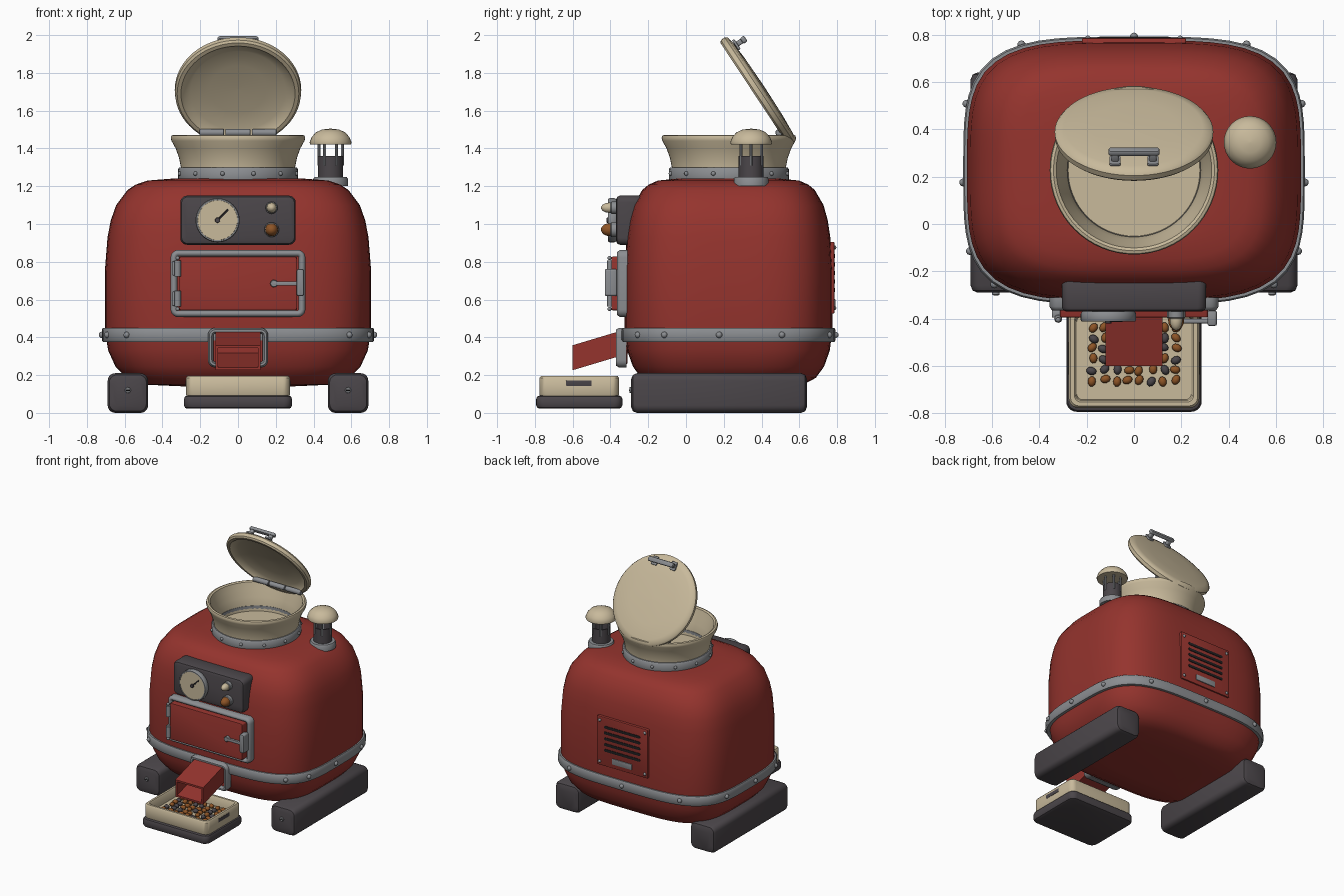
import bpy, bmesh, random
from math import sin, cos, pi, radians, copysign
from mathutils import Matrix, Vector

if "Cube" in bpy.data.objects:
    bpy.data.objects.remove(bpy.data.objects["Cube"])
random.seed(4)


def material(name, rgb):
    m = bpy.data.materials.new(name)
    m.use_nodes = True
    m.diffuse_color = (*rgb, 1)
    m.node_tree.nodes["Principled BSDF"].inputs["Base Color"].default_value = (*rgb, 1)
    return m


RED = material("brick red", (.30, .034, .027))
CREAM = material("cream", (.58, .49, .33))
DARK = material("charcoal", (.07, .061, .068))
STEEL = material("steel grey", (.26, .27, .285))
BROWN = material("roast brown", (.27, .09, .02))
BLACK = material("black", (.015, .014, .015))

FRONT = Matrix.Rotation(pi / 2, 4, 'X')      # local z points to the front
BACK = Matrix.Rotation(-pi / 2, 4, 'X')
SIDE = Matrix.Rotation(pi / 2, 4, 'Y')
UP = Matrix()


def finish(name, bm, mat, loc, rot, angle=40):
    bmesh.ops.recalc_face_normals(bm, faces=bm.faces)
    me = bpy.data.meshes.new(name)
    bm.to_mesh(me)
    bm.free()
    me.materials.append(mat)
    ob = bpy.data.objects.new(name, me)
    bpy.context.collection.objects.link(ob)
    ob.matrix_world = Matrix.Translation(loc) @ rot
    bpy.ops.object.select_all(action='DESELECT')
    ob.select_set(True)
    bpy.context.view_layer.objects.active = ob
    bpy.ops.object.shade_smooth_by_angle(angle=radians(angle))
    return ob


def loft(name, rings, mat, loc=(0, 0, 0), rot=UP, closed=False, angle=40):
    """Skin a list of equal rings, capped at the ends or closed on itself."""
    bm = bmesh.new()
    vs = [[bm.verts.new(p) for p in r] for r in rings]
    pairs = list(zip(vs, vs[1:])) + ([(vs[-1], vs[0])] if closed else [])
    for a, b in pairs:
        for i in range(len(a)):
            j = (i + 1) % len(a)
            bm.faces.new((a[i], a[j], b[j], b[i]))
    if not closed:
        bm.faces.new(vs[0])
        bm.faces.new(vs[-1])
    return finish(name, bm, mat, loc, rot, angle)


def squircle(a, b, z, n=3.8, count=72):
    pts = []
    for i in range(count):
        c, s = cos(2 * pi * i / count), sin(2 * pi * i / count)
        k = (abs(c) ** n + abs(s) ** n) ** (-1 / n)
        pts.append((a * c * k, b * s * k, z))
    return pts


def round_rect(a, b, r, z):
    pts = []
    for q, (sx, sy) in enumerate(((1, 1), (-1, 1), (-1, -1), (1, -1))):
        for k in range(6):
            t = pi / 2 * (q + k / 5)
            pts.append((sx * (a - r) + r * cos(t), sy * (b - r) + r * sin(t), z))
    return pts


def lathe(name, profile, mat, loc, rot=UP, count=48, closed=False, angle=40):
    rings = [squircle(max(r, .001), max(r, .001), z, 2, count) for r, z in profile]
    return loft(name, rings, mat, loc, rot, closed, angle)


def cyl(name, r, h, mat, loc, rot=UP, count=24):
    c = min(r, h) * .15
    return lathe(name, [(r, 0), (r, h - c), (r - c, h)], mat, loc, rot, count)


def slab(name, a, b, h, mat, loc, rot=UP, r=.03, c=.012):
    """Rounded block with half sizes a, b and height h, softened at both ends."""
    rings = [round_rect(a - c, b - c, r, 0), round_rect(a - c * .3, b - c * .3, r, c * .3),
             round_rect(a, b, r, c), round_rect(a, b, r, h - c),
             round_rect(a - c * .3, b - c * .3, r, h - c * .3), round_rect(a - c, b - c, r, h)]
    return loft(name, rings, mat, loc, rot)


def frame(name, a, b, w, h, mat, loc, rot=FRONT, r=.04):
    steps = ((0, 0), (0, h * .7), (w * .3, h), (w * .7, h), (w, h * .7), (w, 0))
    rings = [round_rect(a - d, b - d, max(r - d, .006), z) for d, z in steps]
    return loft(name, rings, mat, loc, rot, closed=True, angle=60)


def ball(name, size, mat, loc, detail=8, rot=UP):
    bm = bmesh.new()
    bmesh.ops.create_uvsphere(bm, u_segments=detail + 4, v_segments=detail, radius=1)
    bmesh.ops.scale(bm, vec=size, verts=bm.verts)
    return finish(name, bm, mat, loc, rot)


def rivet(name, loc, r=.014):
    return ball(name, (r, r, r), STEEL, loc, 6)


# Body: rounded drum built from stacked squircles
A, B, CY = .705, .55, .225
shape = [(.4, .14), (.72, .15), (.84, .185), (.92, .245), (.975, .33), (1, .44), (1, .75),
         (.98, .93), (.955, 1.02), (.915, 1.1), (.83, 1.18), (.77, 1.208), (.68, 1.23), (.5, 1.24)]
loft("body", [squircle(A * s, B * s, z) for s, z in shape], RED, (0, CY, 0), angle=60)

# Belt with rivets
loft("belt", [squircle(A + d, B + d, z) for d, z in
              ((-.02, .375), (.01, .375), (.016, .385), (.016, .44), (.01, .45), (-.02, .45))],
     STEEL, (0, CY, 0), closed=True)
belt_line = [Vector(p) for p in squircle(A + .016, B + .016, .413, count=360)]
for i, deg in enumerate((-5, 27, 55, 90, 125, 153, 185, 212, 226, 314, 328)):
    rivet(f"belt_rivet_{i}", belt_line[deg % 360] + Vector((0, CY, 0)), .017)

# Skids with front bolts
for side, s in (("left", 1), ("right", -1)):
    slab(f"{side}_skid", .107, .105, .93, DARK, (s * .583, .64, .105), FRONT, .04, .03)
    cyl(f"{side}_skid_bolt", .016, .015, STEEL, (s * .583, -.285, .12), FRONT, 12)
    slab(f"{side}_skid_bolt_slot", .011, .003, .004, BLACK, (s * .583, -.298, .12), FRONT, .001, .001)

# Hopper: collar, flared bowl and rivets
HOP = (0, .227, 0)
lathe("hopper_collar", [(.28, 1.23), (.315, 1.23), (.318, 1.24), (.318, 1.29), (.31, 1.3), (.28, 1.3)],
      STEEL, HOP, closed=True)
lathe("hopper_bowl", [(.3, 1.24), (.302, 1.3), (.312, 1.35), (.33, 1.4), (.352, 1.44), (.356, 1.455),
                      (.352, 1.468), (.34, 1.472), (.328, 1.465), (.315, 1.42), (.295, 1.36),
                      (.283, 1.31), (.278, 1.26), (0, 1.26)], CREAM, HOP, count=64)
for i in range(12):
    t = pi * (i + .5) / 6
    rivet(f"collar_rivet_{i}", (.318 * cos(t), .227 + .318 * sin(t), 1.267), .012)

# Open lid; its local -z is the outside
TILT = Matrix.Rotation(radians(123.5), 4, 'X')
LID = Vector((0, .36, 1.69))
lathe("lid", [(0, -.045), (.15, -.042), (.25, -.03), (.29, -.014), (.302, 0), (.322, 0), (.333, -.01),
              (.335, -.035), (.325, -.048), (.29, -.056), (.18, -.063), (0, -.066)],
      CREAM, LID, TILT, 64)


def on_lid(x, y, z):
    return LID + TILT @ Vector((x, y, z))


slab("lid_handle_bar", .108, .018, .026, STEEL, on_lid(0, .268, -.125), TILT, .012, .007)
for s in (1, -1):
    slab(f"lid_handle_post_{s}", .016, .014, .055, STEEL, on_lid(s * .08, .268, -.112), TILT, .008, .004)
    slab(f"lid_handle_foot_{s}", .024, .032, .014, STEEL, on_lid(s * .08, .268, -.072), TILT, .01, .004)
for i in range(3):
    cyl(f"lid_hinge_{i}", .019, .132, STEEL, (-.205 + i * .139, .492, 1.484), SIDE, 16)

# Chimney
CH = Vector((.49, .345, 0))
lathe("chimney_base", [(.092, 1.2), (.092, 1.238), (.086, 1.248), (.07, 1.25)], STEEL, CH, count=32)
lathe("chimney_pipe", [(.066, 1.24), (.066, 1.36), (.056, 1.36), (.056, 1.3), (0, 1.3)], DARK, CH, count=32)
for i in range(6):
    t = pi * i / 3
    cyl(f"chimney_post_{i}", .008, .13, STEEL, CH + Vector((.062 * cos(t), .062 * sin(t), 1.31)), UP, 8)
lathe("chimney_cap", [(0, 1.43), (.095, 1.42), (.108, 1.422), (.111, 1.432), (.1, 1.46), (.078, 1.485),
                      (.045, 1.5), (0, 1.505)], CREAM, CH, count=32, angle=60)

# Control panel with gauge, knob and lamp
slab("control_panel", .305, .13, .16, DARK, (0, -.21, 1.02), FRONT, .035, .02)
G = Vector((-.108, 0, 1.02))
lathe("gauge_bezel", [(.112, 0), (.117, .01), (.117, .035), (.113, .042), (.106, .042), (.106, .034), (0, .034)],
      STEEL, G + Vector((0, -.37, 0)), FRONT, 40)
cyl("gauge_face", .106, .006, CREAM, G + Vector((0, -.403, 0)), FRONT, 40)
slab("gauge_needle", .04, .005, .005, BLACK, G + Vector((.028, -.408, .028)),
     FRONT @ Matrix.Rotation(pi / 4, 4, 'Z'), .002, .001)
cyl("gauge_hub", .014, .012, DARK, G + Vector((0, -.408, 0)), FRONT, 16)
for name, z, r, mat in (("cream_knob", 1.086, .027, CREAM), ("brown_lamp", .97, .034, BROWN)):
    cyl(name + "_ring", r + .005, .035, STEEL, (.178, -.365, z), FRONT)
    ball(name, (r, .045, r), mat, (.178, -.405, z), 12)

# Door with frame, hinges and latch
frame("door_frame", .357, .178, .036, .055, STEEL, (0, -.31, .685))
slab("door", .313, .142, .105, RED, (0, -.29, .685), FRONT, .012, .006)
for z in (.605, .765):
    cyl(f"door_hinge_{z}", .017, .085, STEEL, (-.32, -.4, z - .042), UP, 16)
    slab(f"door_hinge_leaf_{z}", .022, .038, .03, STEEL, (-.325, -.365, z), FRONT, .006, .004)
for z in (.55, .82):
    rivet(f"door_hinge_pin_{z}", (-.32, -.405, z), .011)
cyl("latch_pivot", .02, .03, STEEL, (.19, -.39, .685), FRONT, 16)
slab("latch_bar", .075, .011, .02, STEEL, (.255, -.4, .685), FRONT, .006, .004)
slab("latch_grip", .02, .072, .065, STEEL, (.33, -.365, .69), FRONT, .012, .008)

# Chute: frame and a hollow sloping spout
frame("chute_frame", .16, .105, .03, .055, STEEL, (0, -.315, .345))


def mouth(y, z, a, b):
    return [(sx * a, y, z + sz * b) for sx, sz in ((1, 1), (-1, 1), (-1, -1), (1, -1))]


loft("chute", [mouth(-.29, .385, .12, .066), mouth(-.6, .292, .12, .066), mouth(-.6, .292, .105, .052),
               mouth(-.32, .375, .105, .052)], RED, angle=20)
slab("chute_backing", .13, .085, .03, RED, (0, -.31, .345), FRONT, .01, .004)

# Tray with base, side slots and beans
slab("tray_base", .286, .228, .07, DARK, (0, -.565, .022), UP, .045, .018)
loft("tray", [round_rect(.27, .205, .04, .085), round_rect(.276, .211, .04, .1), round_rect(.276, .211, .04, .185),
              round_rect(.268, .203, .035, .195), round_rect(.252, .187, .03, .195),
              round_rect(.246, .181, .025, .188), round_rect(.242, .177, .025, .125)], CREAM, (0, -.565, 0))
for s in (1, -1):
    slab(f"tray_slot_{s}", .014, .068, .006, DARK, (s * .272, -.567, .157),
         Matrix.Rotation(s * pi / 2, 4, 'Y'), .003, .001)
for i in range(8):
    for j in range(6):
        spot = (-.175 + i * .05 + random.uniform(-.006, .006), -.66 + j * .045 + random.uniform(-.006, .006), .14)
        ball(f"bean_{i}_{j}", (.022, .017, .016), random.choice((BROWN, BROWN, DARK)), spot, 6,
             Matrix.Rotation(random.uniform(0, pi), 4, 'Z'))

# Rear vent panel
slab("vent_panel", .22, .19, .055, RED, (0, .73, .715), BACK, .008, .004)
for i in range(5):
    slab(f"vent_slot_{i}", .155, .01, .007, BLACK, (0, .782, .83 - i * .045), BACK, .008, .001)
slab("vent_plate", .085, .022, .009, STEEL, (0, .782, .58), BACK, .005, .002)
for x in (-.195, .195):
    for z in (.555, .875):
        rivet(f"vent_rivet_{x}_{z}", (x, .784, z), .012)
